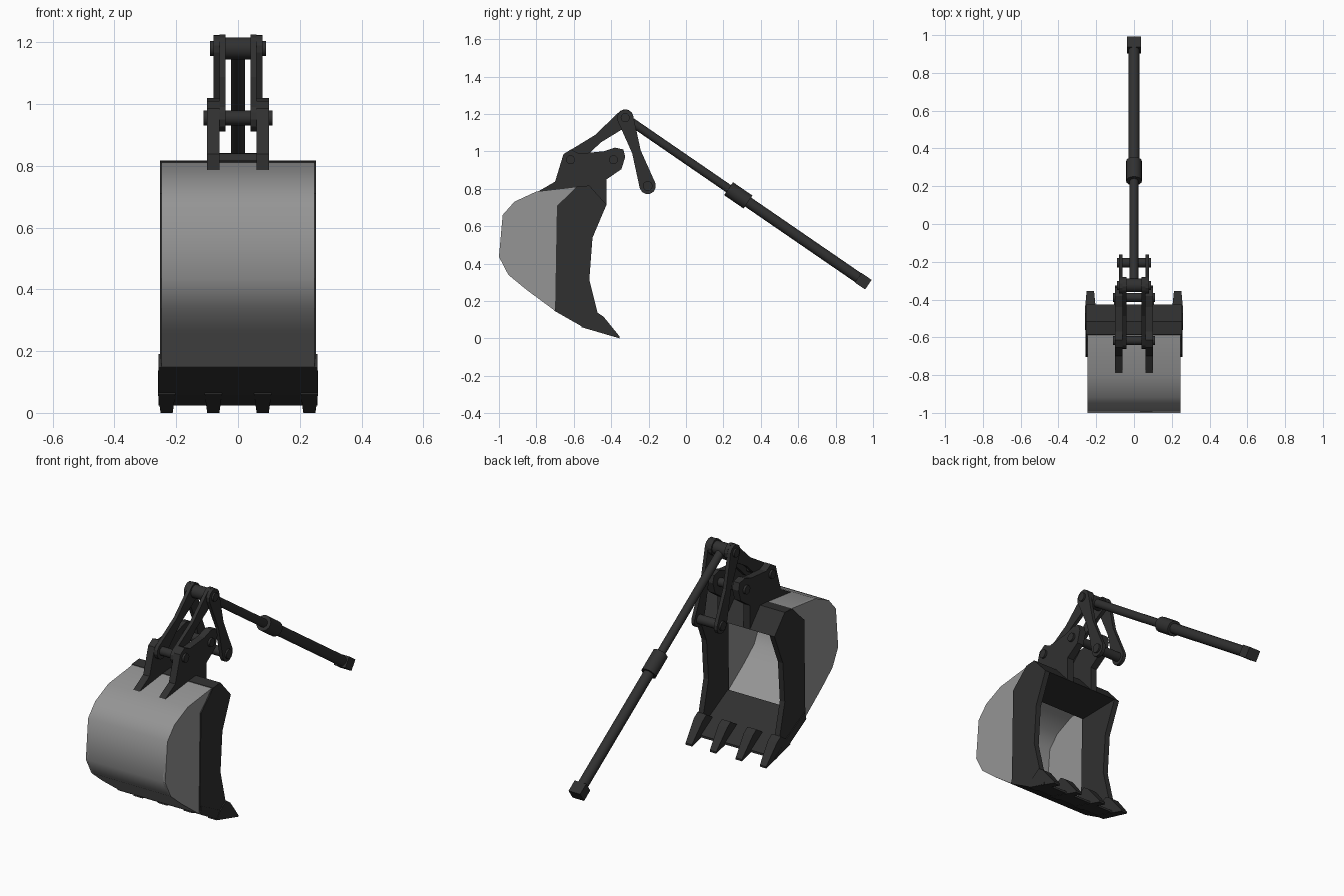
import bpy, bmesh, math
from mathutils import Vector

if "Cube" in bpy.data.objects:
    bpy.data.objects.remove(bpy.data.objects["Cube"])


def material(name, v):
    m = bpy.data.materials.new(name)
    m.diffuse_color = (v, v, v, 1)
    m.use_nodes = True
    m.node_tree.nodes["Principled BSDF"].inputs["Base Color"].default_value = m.diffuse_color
    return m


GREY = material("light grey steel", 0.30)
DARK = material("dark steel", 0.03)


def finish(name, bm, mat, smooth=None):
    bmesh.ops.recalc_face_normals(bm, faces=bm.faces)
    me = bpy.data.meshes.new(name)
    bm.to_mesh(me)
    bm.free()
    me.materials.append(mat)
    ob = bpy.data.objects.new(name, me)
    bpy.context.collection.objects.link(ob)
    if smooth:
        bpy.ops.object.select_all(action='DESELECT')
        ob.select_set(True)
        bpy.context.view_layer.objects.active = ob
        bpy.ops.object.shade_smooth_by_angle(angle=math.radians(smooth))
    return ob


def plate(name, pts, x0, x1, mat=DARK, smooth=None, taper=None):
    """Extrude a (y, z) outline from x0 to x1; taper narrows points beyond a given y."""
    bm = bmesh.new()
    rings = []
    mid = (x0 + x1) / 2
    for x in (x0, x1):
        rings.append([bm.verts.new((mid + (x - mid) * (taper[1] if taper and y > taper[0] else 1), y, z))
                      for y, z in pts])
        bm.faces.new(rings[-1])
    n = len(pts)
    for i in range(n):
        j = (i + 1) % n
        bm.faces.new((rings[0][i], rings[0][j], rings[1][j], rings[1][i]))
    return finish(name, bm, mat, smooth)


def rod(name, a, b, r, sides=16):
    a, b = Vector(a), Vector(b)
    bm = bmesh.new()
    bmesh.ops.create_cone(bm, cap_ends=True, segments=sides, radius1=r, radius2=r, depth=(b - a).length)
    ob = finish(name, bm, DARK, 35)
    ob.location = (a + b) / 2
    ob.rotation_euler = (b - a).to_track_quat('Z', 'Y').to_euler()
    return ob


def link_outline(a, b, r, waist):
    """Two rounded eyes joined by a narrower waist."""
    a, b = Vector(a), Vector(b)
    d = (b - a).normalized()
    ang = math.atan2(d.y, d.x)
    nrm = Vector((-d.y, d.x))
    m = (a + b) / 2
    pts = []
    for c, start in ((a, ang + math.pi / 2), (b, ang - math.pi / 2)):
        for i in range(7):
            t = start + math.pi * i / 6
            pts.append((c.x + r * math.cos(t), c.y + r * math.sin(t)))
        side = -1 if c is a else 1
        pts.append(tuple(m + nrm * side * waist))
    return pts


# Bucket shell: curved back sheet
back = [(-.58, .811), (-.80, .785), (-.917, .731), (-.98, .66), (-1.0, .436),
        (-.95, .34), (-.853, .26), (-.70, .147)]
centre = Vector((-.68, .50))
inner = []
for p in back[1:-1]:
    v = Vector(p)
    inner.append(tuple(v + (centre - v).normalized() * .015))
strip = back + [(-.69, .165)] + inner[::-1] + [(-.58, .796)]
plate("bucket_back", strip, -.246, .246, GREY, 45)

# Bucket end walls and dark cutting frame
frame = [(-.70, .147), (-.543, .056), (-.46, .05), (-.473, .137), (-.517, .313),
         (-.50, .538), (-.425, .715), (-.517, .817), (-.58, .812), (-.69, .71)]
for s, side in ((-1, "left"), (1, "right")):
    plate(side + "_end_wall", back + [(-.69, .71)], s * .232, s * .247, GREY)
    plate(side + "_cutting_plate", frame, s * .222, s * .253)

# Top beam and bottom lip
plate("top_beam", [(-.585, .812), (-.517, .817), (-.425, .715), (-.685, .71)], -.251, .251)
plate("bottom_lip", [(-.703, .147), (-.543, .056), (-.43, .024), (-.43, .036), (-.53, .105), (-.69, .19)],
      -.257, .257)

# Teeth
tooth = [(-.56, .06), (-.355, 0), (-.355, .01), (-.44, .115), (-.473, .137), (-.53, .10)]
for i, x in enumerate((-.231, -.08, .08, .231)):
    plate(f"tooth_{i + 1}", tooth, x - .028, x + .028, taper=(-.4, .7))

# Mounting brackets and linkage arms
bracket = [(-.80, .78), (-.70, .838), (-.655, .985), (-.615, 1.01), (-.57, .988), (-.44, 1.0),
           (-.38, 1.02), (-.335, 1.01), (-.325, .97), (-.345, .905), (-.425, .85), (-.425, .715), (-.58, .79)]
front_pin, rear_pin, top_pin, low_pin = (-.617, .955), (-.388, .955), (-.325, 1.18), (-.205, .815)
for s, side in ((-1, "left"), (1, "right")):
    plate(side + "_bracket", bracket, s * .06, s * .10)
    plate(side + "_front_link", link_outline(front_pin, top_pin, .045, .025), s * .04, s * .06)
    plate(side + "_rear_link", link_outline(top_pin, low_pin, .044, .024), s * .06, s * .08)

# Hinge pins
for name, (y, z), half, r in (("front_pin", front_pin, .112, .024), ("rear_pin", rear_pin, .112, .024),
                              ("top_pin", top_pin, .09, .024), ("lower_pin", low_pin, .09, .026),
                              ("top_boss", top_pin, .04, .036)):
    rod(name, (-half, y, z), (half, y, z), r)

# Hydraulic ram
start, end = Vector((0, -.325, 1.18)), Vector((0, .975, .287))


def along(t):
    return start.lerp(end, t)


rod("piston_rod", start, along(.48), .023)
rod("ram_collar", along(.425), along(.505), .042)
rod("ram_barrel", along(.46), along(.98), .029)
d = (end - start).normalized()
n = Vector((0, -d.z, d.y))
corners = [along(.958) + n * .031, end + n * .031, end - n * .031, along(.958) - n * .031]
plate("ram_end_block", [(c.y, c.z) for c in corners], -.036, .036)
